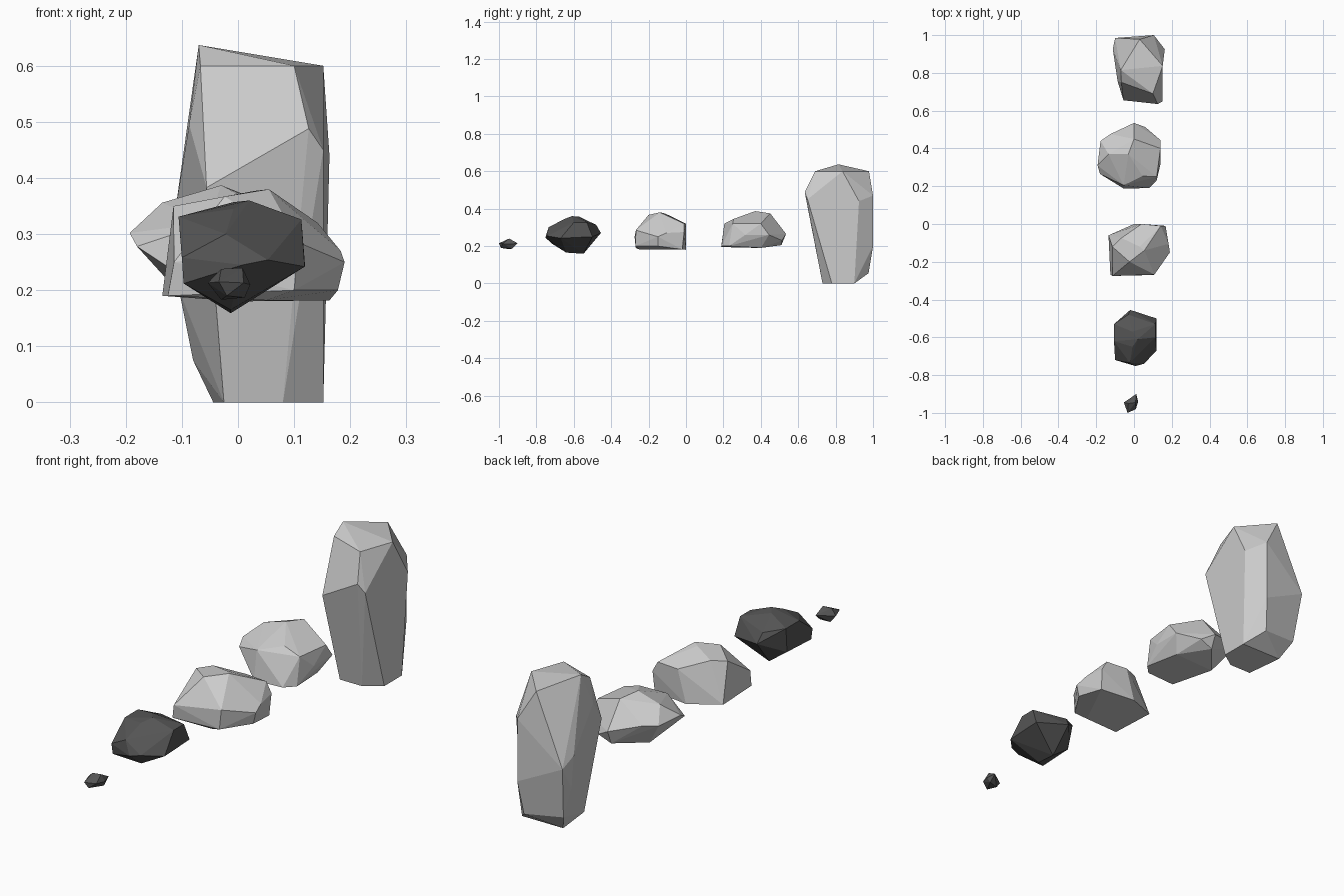
import bpy, bmesh, math


def material(name, rgb):
    m = bpy.data.materials.new(name)
    m.diffuse_color = (*rgb, 1)
    return m


light_stone = material("light grey stone", (0.6, 0.6, 0.6))
dark_stone = material("dark grey stone", (0.09, 0.09, 0.09))


def rock(name, mat, *corners):
    """Faceted boulder: hull around its main corners, near-flat facets merged."""
    bm = bmesh.new()
    for c in corners:
        bm.verts.new(c)
    bmesh.ops.convex_hull(bm, input=bm.verts[:])
    loose = [v for v in bm.verts if not v.link_faces]
    bmesh.ops.delete(bm, geom=loose, context='VERTS')
    bmesh.ops.dissolve_limit(bm, angle_limit=math.radians(6),
                             verts=bm.verts[:], edges=bm.edges[:])
    bmesh.ops.recalc_face_normals(bm, faces=bm.faces[:])
    me = bpy.data.meshes.new(name)
    bm.to_mesh(me)
    bm.free()
    me.materials.append(mat)
    ob = bpy.data.objects.new(name, me)
    bpy.context.collection.objects.link(ob)
    return ob


# Tall standing stone at the back: top, shoulders, sides, foot
rock("standing_stone", light_stone,
     (-.07, .815, .637), (-.067, .75, .60), (.10, .69, .60), (.152, .837, .60), (.03, .978, .60),
     (.126, .635, .488), (.152, .65, .45), (-.087, .757, .495), (-.056, .655, .383),
     (.105, 1, .47), (.105, 1, .2), (.163, .925, .44), (.163, .917, .24),
     (-.112, .925, .34), (-.105, .93, .2), (-.10, .985, .3), (-.08, .95, .075),
     (-.044, .9, 0), (-.025, .73, 0), (.08, .73, 0), (.152, .78, 0), (.152, .9, 0), (.09, .976, .055))

# Rounded light boulder
rock("rear_boulder", light_stone,
     (-.03, .37, .387), (0, .45, .375), (-.135, .37, .356), (0, .32, .365), (.045, .254, .345),
     (.14, .4, .32), (.12, .25, .32), (-.055, .205, .32),
     (-.193, .31, .302), (-.18, .265, .278), (-.177, .44, .30), (-.125, .476, .30),
     (0, .535, .265), (.06, .513, .23), (.14, .444, .26), (.14, .317, .26),
     (-.055, .188, .195), (.08, .19, .2), (.12, .23, .2), (.1, .4, .19), (0, .51, .205), (-.1, .39, .19))

# Middle light boulder, wide flat base
rock("middle_boulder", light_stone,
     (.055, -.14, .38), (-.024, -.2, .367), (.03, -.12, .377), (-.115, -.12, .35), (-.066, -.074, .357),
     (.093, -.06, .345), (.04, 0, .32), (.142, -.01, .32), (.167, -.01, .275),
     (.183, -.105, .27), (.19, -.15, .25), (.178, -.15, .2), (.163, -.02, .182),
     (.108, -.268, .285), (.1, -.27, .2), (-.114, -.275, .25), (-.125, -.268, .19),
     (-.135, -.06, .19), (0, 0, .18), (.05, -.25, .182))

# Dark boulder
rock("dark_boulder", dark_stone,
     (.02, -.61, .36), (-.008, -.57, .357), (-.008, -.65, .345), (-.106, -.53, .331), (-.106, -.62, .331),
     (.113, -.53, .326), (.113, -.6, .326), (-.022, -.735, .30), (.053, -.74, .254),
     (.119, -.67, .242), (.119, -.5, .25), (-.1, -.72, .258), (-.097, -.715, .212),
     (-.02, -.455, .27), (-.03, -.48, .313), (.008, -.752, .245),
     (-.013, -.548, .159), (-.013, -.64, .165), (-.097, -.55, .22))

# Dark pebble at the front
rock("dark_pebble", dark_stone,
     (-.03, -.95, .238), (.008, -.945, .24), (-.054, -.945, .213), (.022, -.94, .21),
     (-.034, -1, .215), (.010, -.98, .213), (.012, -.9, .215), (-.02, -.99, .19),
     (-.03, -.94, .183), (.012, -.93, .187))
